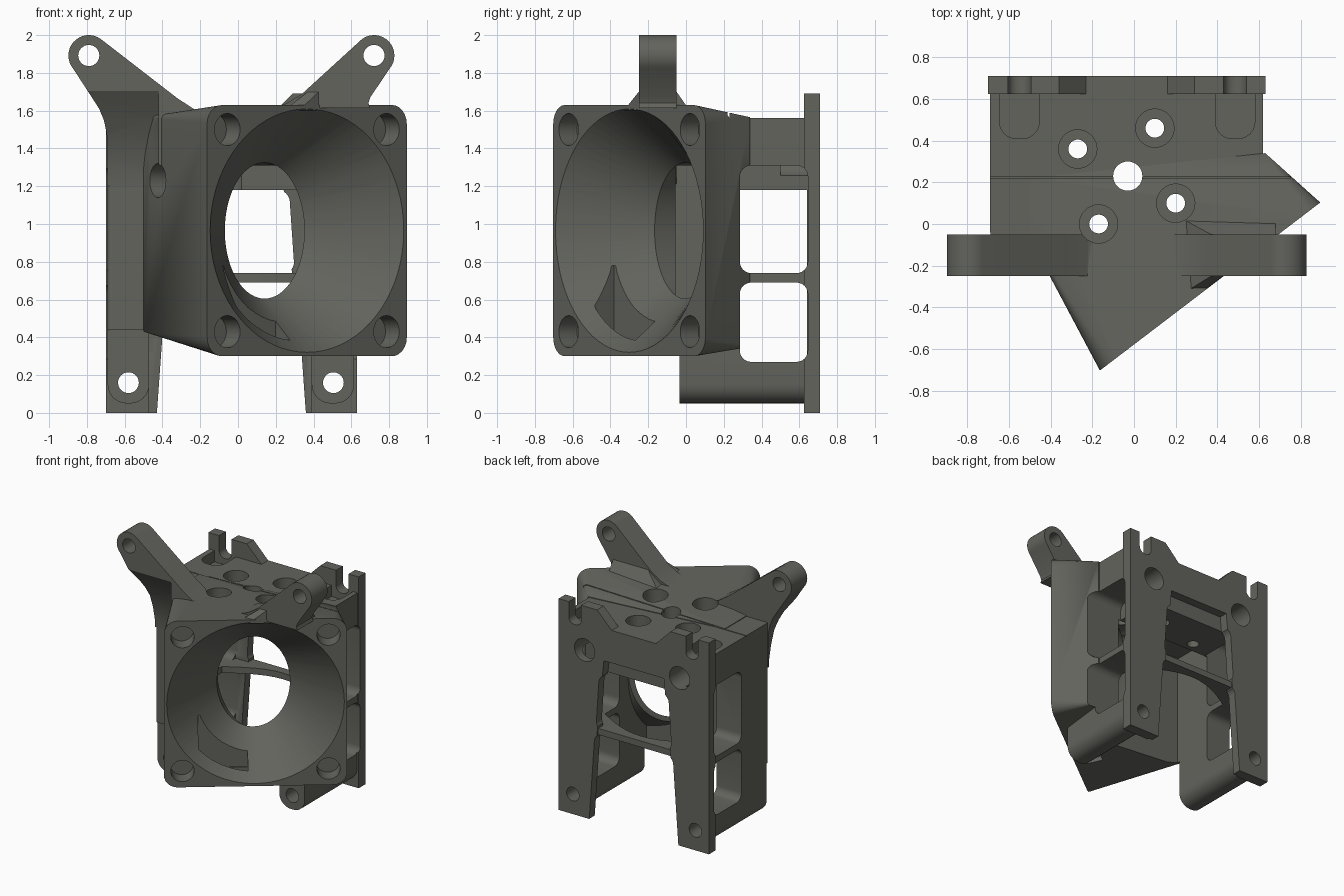
import bpy, bmesh, math
from mathutils import Vector

if "Cube" in bpy.data.objects:
    bpy.data.objects.remove(bpy.data.objects["Cube"])

mat = bpy.data.materials.new("dark_grey")
mat.diffuse_color = (0.125, 0.125, 0.11, 1)
mat.use_nodes = True
mat.node_tree.nodes["Principled BSDF"].inputs["Base Color"].default_value = mat.diffuse_color

C = Vector((0.365, -0.30, 0.965))      # centre of the tilted fan face
U = Vector((0.795, 0.606, 0))          # along the face
N = Vector((-0.606, 0.795, 0))         # into the duct
Z = Vector((0, 0, 1))


def finish(name, bm):
    bmesh.ops.recalc_face_normals(bm, faces=bm.faces)
    me = bpy.data.meshes.new(name)
    bm.to_mesh(me)
    bm.free()
    me.materials.append(mat)
    ob = bpy.data.objects.new(name, me)
    bpy.context.collection.objects.link(ob)
    return ob


def loft(name, rings):
    bm = bmesh.new()
    vs = [[bm.verts.new(p) for p in r] for r in rings]
    for a, b in zip(vs, vs[1:]):
        for i in range(len(a)):
            j = (i + 1) % len(a)
            bm.faces.new((a[i], a[j], b[j], b[i]))
    bm.faces.new(vs[0])
    bm.faces.new(vs[-1])
    return finish(name, bm)


def prism(name, pts, axis, a, b):
    place = {'x': lambda u, v, t: (t, u, v), 'y': lambda u, v, t: (u, t, v),
             'z': lambda u, v, t: (u, v, t)}[axis]
    return loft(name, [[place(u, v, t) for u, v in pts] for t in (a, b)])


def fan_box(name, u0, u1, d0, d1, z0, z1):
    # box aligned with the fan face
    base = Vector((C.x, C.y, 0))
    return loft(name, [[base + U * u + N * d + Z * z for u, d in rect(u0, u1, d0, d1)] for z in (z0, z1)])


def hull(name, pts):
    bm = bmesh.new()
    for p in pts:
        bm.verts.new(p)
    bmesh.ops.convex_hull(bm, input=bm.verts)
    bmesh.ops.delete(bm, geom=[v for v in bm.verts if not v.link_faces], context='VERTS')
    bmesh.ops.dissolve_limit(bm, angle_limit=0.01, verts=bm.verts, edges=bm.edges)
    return finish(name, bm)


def rounded(pts, r, steps=6):
    # replaces each corner by a curve; r is one radius or one per corner
    out, n = [], len(pts)
    rs = r if isinstance(r, (list, tuple)) else [r] * n
    for i in range(n):
        p, a, b = (Vector(pts[k % n]) for k in (i, i - 1, i + 1))
        if rs[i] == 0:
            out.append(tuple(p))
            continue
        s, e = p + (a - p).normalized() * rs[i], p + (b - p).normalized() * rs[i]
        for k in range(steps + 1):
            t = k / steps
            w = t * (1 - t) * 0.7071
            q = (s * (1 - t) ** 2 + p * 2 * w + e * t * t) / ((1 - t) ** 2 + 2 * w + t * t)
            out.append(tuple(q))
    return out


def rect(a, b, c, d):
    return [(a, c), (b, c), (b, d), (a, d)]


def circle(x, y, r, n=32):
    return [(x + r * math.cos(2 * math.pi * i / n), y + r * math.sin(2 * math.pi * i / n)) for i in range(n)]


def fan_ring(d, ru, rz, n=72):
    return [C + N * d + U * u * ru + Z * v * rz for u, v in circle(0, 0, 1, n)]


def boolean(target, other, op='DIFFERENCE'):
    m = target.modifiers.new(op, 'BOOLEAN')
    m.operation, m.object, m.solver = op, other, 'EXACT'
    bpy.context.view_layer.objects.active = target
    bpy.ops.object.modifier_apply(modifier=m.name)
    bpy.data.objects.remove(other)


# upper box
body = prism("fan_duct_mount", rounded([(-0.69, -0.06), (0.62, -0.06), (0.62, 0.64), (-0.69, 0.64)],
             [0.02, 0.02, 0, 0]), 'z', 0.44, 1.56)

# side legs with round feet
for x0, x1 in ((-0.69, -0.47), (0.39, 0.615)):
    leg = prism("leg", rounded(rect(x0, x1, 0.05, 1.555), [0.1, 0.1, 0, 0]), 'y', -0.035, 0.645)
    boolean(body, leg, 'UNION')

# tapered fan housing: square face blended into the box
face = [C + U * u + Z * v for u, v in rounded(rect(-0.665, 0.665, -0.665, 0.665), 0.1)]
back = [Vector((x, y, z)) for x, y, lo in ((-0.5, -0.07, 0.43), (-0.5, 0.22, 0.43), (0.63, 0.34, 0.35))
        for z in (lo, 1.565)]
boolean(body, hull("fan_housing", face + back), 'UNION')

# back plate with raised corners
plate = [(-0.70, 0), (-0.43, 0), (-0.30, 1.3), (0.23, 1.3), (0.36, 0), (0.63, 0), (0.63, 1.69),
         (0.29, 1.69), (0.16, 1.56), (-0.23, 1.56), (-0.36, 1.69), (-0.70, 1.69)]
boolean(body, prism("back_plate", plate, 'y', 0.625, 0.71), 'UNION')

# inner cavity, leaving a shell around the cone
cavity = prism("cavity", [(-0.055, -0.2), (0.64, -0.2), (0.64, 1.18), (0.28, 1.18), (0.28, 1.31), (-0.055, 1.31)],
               'x', -0.47, 0.39)
boolean(cavity, loft("cone_shell", [fan_ring(-0.02, 0.71, 0.71), fan_ring(0.37, 0.305, 0.40)]))
boolean(body, cavity)

# fan cone and throat
boolean(body, loft("cone", [fan_ring(-0.01, 0.655, 0.652), fan_ring(0.37, 0.265, 0.36),
                            fan_ring(0.55, 0.25, 0.36)]))

# side outlet in the lower cone wall
boolean(body, fan_box("outlet", -0.41, -0.05, 0.08, 0.21, 0.36, 0.78))
boolean(body, fan_box("outlet_slot", -0.20, -0.05, 0.08, 0.20, 0.2, 0.4))

# back plate windows
boolean(body, prism("upper_window", rounded([(-0.37, 0.74), (0.30, 0.74), (0.27, 1.18), (-0.34, 1.18)], 0.06),
                    'y', 0.55, 0.8))
boolean(body, prism("lower_window", rounded([(-0.43, -0.01), (0.36, -0.01), (0.31, 0.69), (-0.38, 0.69)],
                    [0, 0, 0.05, 0.05]), 'y', 0.55, 0.8))

# side windows
for x0, x1 in ((-0.8, -0.45), (0.37, 0.8)):
    for z0, z1 in ((0.27, 0.69), (0.74, 1.31)):
        boolean(body, prism("side_window", rounded(rect(0.285, 0.645, z0, z1), 0.06), 'x', x0, x1))

# cross shelf with an arched front edge
shelf = [(-0.48, 0.70), (0.40, 0.70)] + [(0.40 - 0.88 * k / 12, 0.46 + 0.17 * math.sin(math.pi * k / 12))
                                         for k in range(13)]
boolean(body, prism("cross_shelf", shelf, 'z', 0.69, 0.74), 'UNION')

# mounting ears
roots = ((-0.79, -1, [(-0.78, 1.68), (-0.735, 1.61), (-0.71, 1.55), (-0.695, 1.48), (-0.69, 1.20),
                      (-0.48, 1.20), (-0.15, 1.575), (-0.22, 1.60), (-0.32, 1.665)]),
         (0.72, 1, [(0.70, 1.67), (0.69, 1.64), (0.70, 1.615), (0.19, 1.615), (0.26, 1.64), (0.34, 1.69)]))
for cx, side, root in roots:
    arc = [(cx + side * 0.108 * math.cos(t), 1.892 + 0.108 * math.sin(t))
           for t in [math.radians(125 - k * 165 / 16) for k in range(17)]]
    arm = prism("ear", arc + root, 'y', -0.25, -0.05)
    if side < 0:
        # left ear curves back into the wall
        slope = [(-0.3, 1.1), (-0.055, 1.1), (-0.065, 1.27), (-0.085, 1.37), (-0.12, 1.47), (-0.165, 1.56),
                 (-0.21, 1.64), (-0.26, 1.72), (-0.3, 1.72)]
        boolean(arm, prism("slope", slope, 'x', -1, -0.42))
    boolean(body, arm, 'UNION')

# flared root of the right ear, trimmed flush with the fan face
flare = hull("ear_root", [(x, y, z) for z, x0, y0, y1 in ((1.60, 0.24, -0.33, 0.02), (1.645, 0.30, -0.275, -0.03),
                          (1.70, 0.37, -0.25, -0.05)) for x in (x0, 0.68) for y in (y0, y1)])
boolean(flare, fan_box("trim", -1, 1, -1, 0.002, 1.4, 1.9))
boolean(body, flare, 'UNION')
for cx in (-0.79, 0.72):
    boolean(body, prism("ear_hole", circle(cx, 1.892, 0.056), 'y', -0.5, 0.2))

# fan screw holes in the corners of the face
for su in (-1, 1):
    for sv in (-1, 1):
        c = [C + U * (su * 0.53 + u) + Z * (sv * 0.535 + v) for u, v in circle(0, 0, 0.085)]
        boolean(body, loft("screw_hole", [[p + N * d for p in c] for d in (-0.05, 0.12)]))

# access hole on the slanted side
A, B = Vector((-0.88, -0.47, 0)), Vector((0.47, -0.88, 0))
P = Vector((-0.42, -0.21, 1.23))
ring = [P + B * u + Z * v for u, v in circle(0, 0, 0.09)]
boolean(body, loft("access_hole", [[p + A * d for p in ring] for d in (0.1, -0.12)]))

# top holes, counterbored
for x, y in ((-0.27, 0.36), (0.10, 0.46), (-0.17, 0.0), (0.20, 0.10)):
    boolean(body, prism("bolt_hole", circle(x, y, 0.045), 'z', 0.9, 1.9))
    boolean(body, prism("counterbore", circle(x, y, 0.092), 'z', 1.46, 1.9))
boolean(body, prism("centre_hole", circle(-0.03, 0.23, 0.07), 'z', 0.9, 1.9))

# slots, pockets and holes at the back
for sx, hx, fx in ((-0.55, -0.44, -0.58), (0.485, 0.40, 0.505)):
    boolean(body, prism("slot", rounded(rect(sx - 0.055, sx + 0.055, 1.52, 1.9), [0.05, 0.05, 0, 0]), 'y', 0.6, 0.8))
    boolean(body, prism("pocket", rounded(rect(sx - 0.095, sx + 0.095, 0.41, 0.625), [0.08, 0.08, 0, 0]),
                        'z', 1.47, 1.8))
    boolean(body, prism("back_hole", circle(hx, 1.34, 0.09), 'y', 0.50, 0.8))
    boolean(body, prism("foot_hole", circle(fx, 0.16, 0.055), 'y', -0.2, 0.8))

# seam line across the top
boolean(body, prism("seam", rect(-0.75, 0.75, 0.221, 0.229), 'z', 1.55, 1.6))

bpy.ops.object.select_all(action='DESELECT')
body.select_set(True)
bpy.context.view_layer.objects.active = body
bpy.ops.object.shade_smooth_by_angle(angle=math.radians(30))
